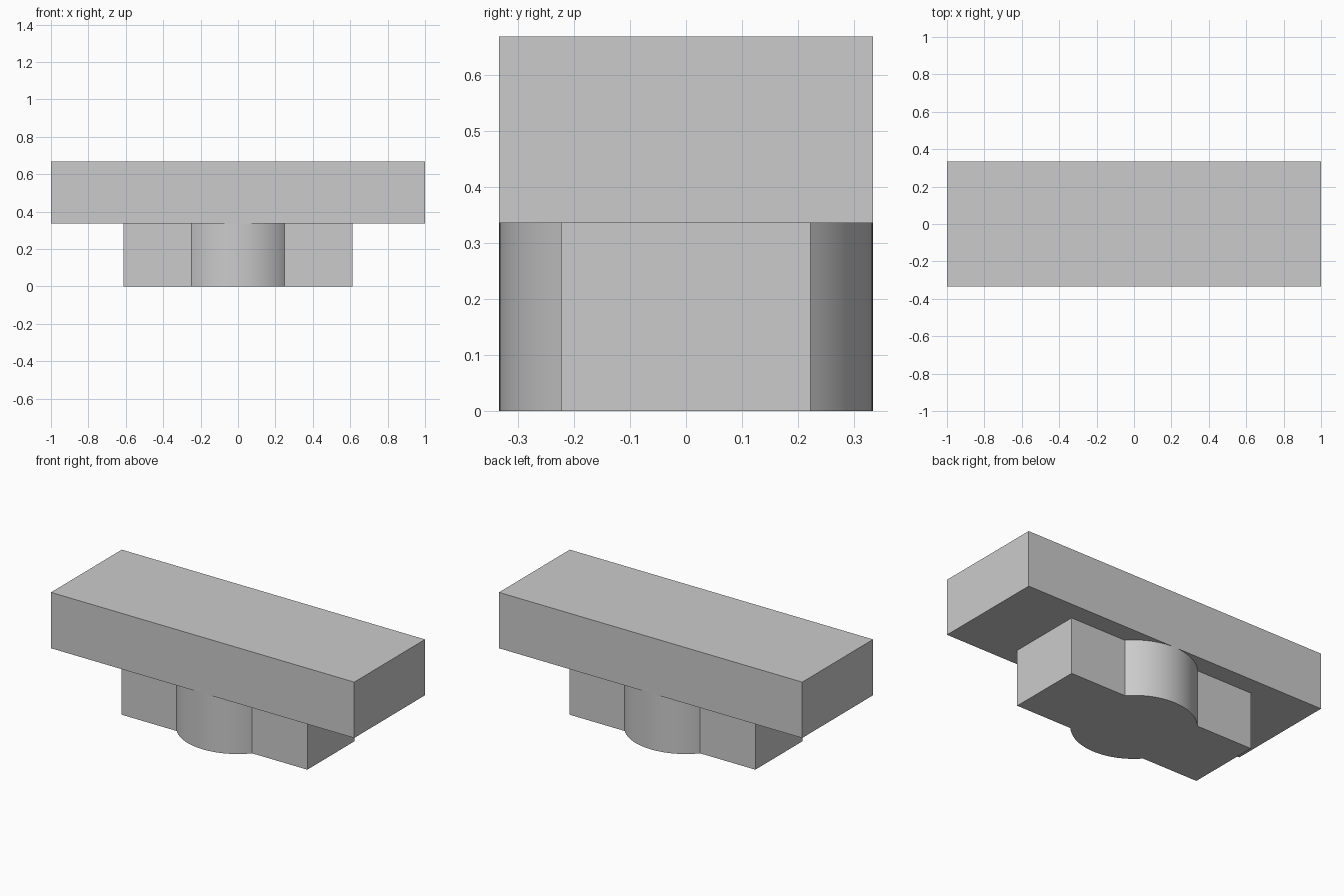
import bpy
import bmesh
from math import asin, cos, sin, pi, radians

cube = bpy.data.objects.get("Cube")
if cube:
    bpy.data.objects.remove(cube, do_unlink=True)

HALF_DEPTH = 1 / 3      # also the radius of the round boss
FOOT_X, FOOT_Y = 0.613, 0.222
SPLIT, TOP = 0.335, 0.668
ARC_STEPS = 32

# Plain grey material
grey = bpy.data.materials.new("plain_grey")
grey.use_nodes = True
colour = (0.6, 0.6, 0.6, 1)
grey.diffuse_color = colour
grey.node_tree.nodes["Principled BSDF"].inputs["Base Color"].default_value = colour


def extrude_outline(name, outline, bottom, top):
    """Extrude a counter-clockwise outline into a closed solid."""
    bm = bmesh.new()
    face = bm.faces.new([bm.verts.new((x, y, bottom)) for x, y in outline])
    result = bmesh.ops.extrude_face_region(bm, geom=[face], use_keep_orig=True)
    verts = [v for v in result["geom"] if isinstance(v, bmesh.types.BMVert)]
    bmesh.ops.translate(bm, verts=verts, vec=(0, 0, top - bottom))
    bmesh.ops.recalc_face_normals(bm, faces=bm.faces[:])
    mesh = bpy.data.meshes.new(name)
    bm.to_mesh(mesh)
    bm.free()
    mesh.materials.append(grey)
    obj = bpy.data.objects.new(name, mesh)
    bpy.context.collection.objects.link(obj)
    return obj


# Wide rectangular upper plate
plate = extrude_outline(
    "upper_plate",
    [(-1, -HALF_DEPTH), (1, -HALF_DEPTH), (1, HALF_DEPTH), (-1, HALF_DEPTH)],
    SPLIT, TOP)

# Lower foot: a bar merged with a round boss, front half then turned to the back
start = asin(FOOT_Y / HALF_DEPTH)
half = [(-FOOT_X, -FOOT_Y)]
for i in range(ARC_STEPS + 1):
    a = pi + start + (pi - 2 * start) * i / ARC_STEPS
    half.append((HALF_DEPTH * cos(a), HALF_DEPTH * sin(a)))
half.append((FOOT_X, -FOOT_Y))
outline = half + [(-x, -y) for x, y in half]
# The two halves share no points, as each ends on its own side
foot = extrude_outline("lower_foot", outline, 0, SPLIT)

# Smooth the boss while keeping its corners sharp
bpy.ops.object.select_all(action="DESELECT")
foot.select_set(True)
bpy.context.view_layer.objects.active = foot
bpy.ops.object.shade_smooth_by_angle(angle=radians(30))
